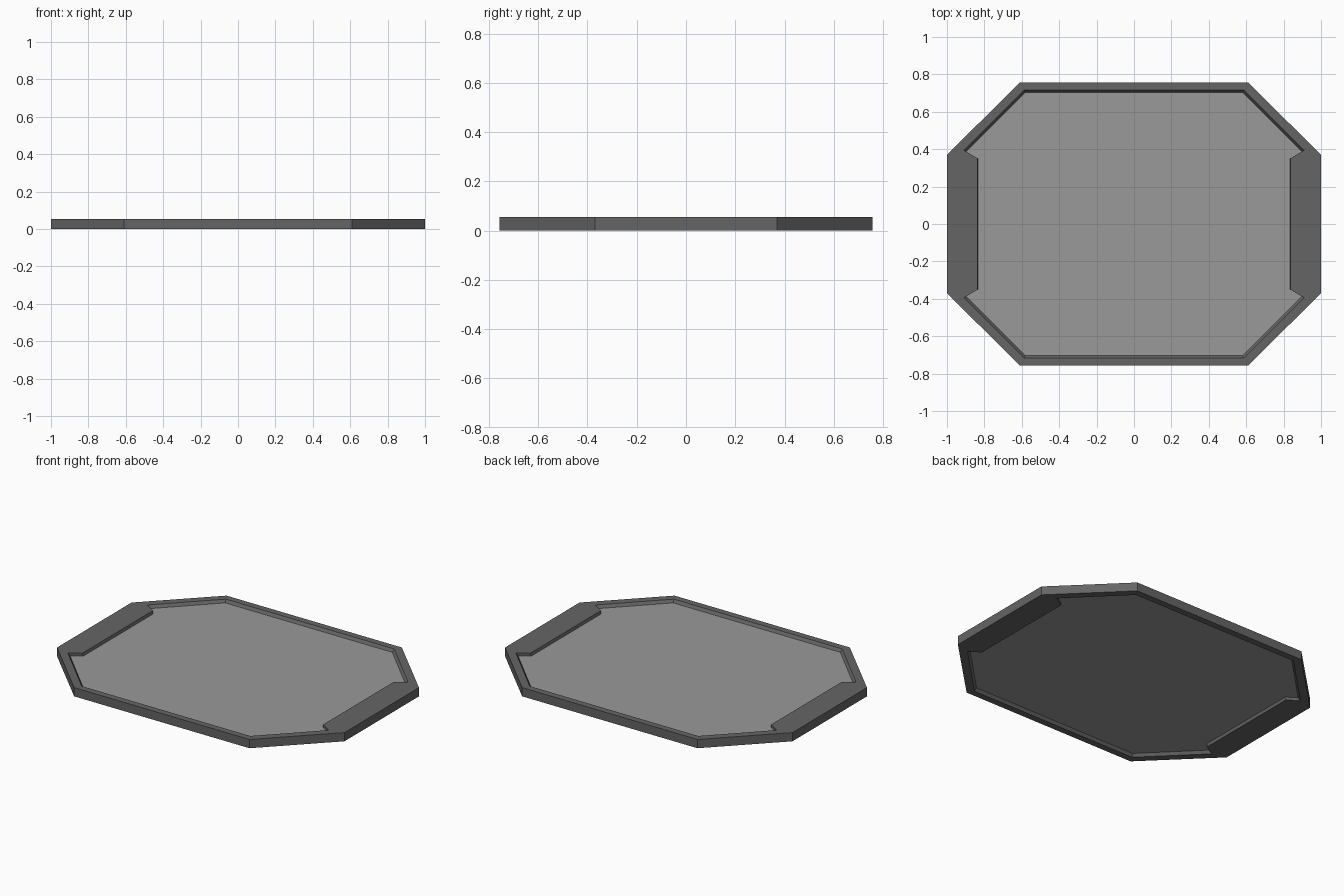
import bpy, bmesh

if "Cube" in bpy.data.objects:
    bpy.data.objects.remove(bpy.data.objects["Cube"])

def loop(quadrant, z):
    """Mirror a quarter outline (top edge to side) into a closed loop of points."""
    pts = []
    for sx, sy, step in ((1, 1, 1), (1, -1, -1), (-1, -1, 1), (-1, 1, -1)):
        pts += [(x * sx, y * sy, z) for x, y in quadrant[::step]]
    return pts

def loft(name, loops, colour, cap=False):
    """Join successive loops with quads, optionally capping both ends."""
    bm = bmesh.new()
    rings = [[bm.verts.new(p) for p in lp] for lp in loops]
    for a, b in zip(rings, rings[1:]):
        n = len(a)
        for i in range(n):
            j = (i + 1) % n
            bm.faces.new((a[i], a[j], b[j], b[i]))
    if cap:
        bm.faces.new(rings[0])
        bm.faces.new(rings[-1][::-1])
        bmesh.ops.recalc_face_normals(bm, faces=bm.faces[:])
    else:
        # first wall is the outer one: make it face outward
        bm.normal_update()
        f = next(iter(bm.faces))
        if f.normal.dot(f.calc_center_median()) < 0:
            bmesh.ops.reverse_faces(bm, faces=bm.faces[:])
    me = bpy.data.meshes.new(name)
    bm.to_mesh(me)
    bm.free()
    ob = bpy.data.objects.new(name, me)
    bpy.context.collection.objects.link(ob)
    mat = bpy.data.materials.new(name + "_colour")
    mat.diffuse_color = (*colour, 1)
    mat.use_nodes = True
    mat.node_tree.nodes["Principled BSDF"].inputs["Base Color"].default_value = mat.diffuse_color
    me.materials.append(mat)
    return ob

H = 0.055
LOW, HIGH = 0.018, 0.037          # panel faces
outer = [(0.61, 0.757), (1.0, 0.37), (1.0, 0.33)]
lip = [(0.586, 0.716), (0.908, 0.394), (0.838, 0.352)]
inner = [(0.581, 0.704), (0.897, 0.387), (0.833, 0.347)]

# octagonal frame: two rows of lips around the recess, above and below
half_top = [loop(outer, 0), loop(outer, H), loop(lip, H), loop(inner, HIGH)]
half_low = [loop(outer, 0), loop(lip, 0), loop(inner, LOW)]
frame = loft("frame", half_top, (0.13, 0.13, 0.13))
bm = bmesh.new()
bm.from_mesh(frame.data)
start = [bm.verts.new(p) for p in half_low[0]]
rings = [start] + [[bm.verts.new(p) for p in lp] for lp in half_low[1:]]
for a, b in zip(rings, rings[1:]):
    for i in range(len(a)):
        j = (i + 1) % len(a)
        bm.faces.new((a[i], b[i], b[j], a[j]))
bmesh.ops.remove_doubles(bm, verts=bm.verts[:], dist=1e-5)
bmesh.ops.recalc_face_normals(bm, faces=bm.faces[:])
bm.to_mesh(frame.data)
bm.free()

# recessed panel filling the opening
loft("panel", [loop(inner, LOW), loop(inner, HIGH)], (0.32, 0.32, 0.32), cap=True)
